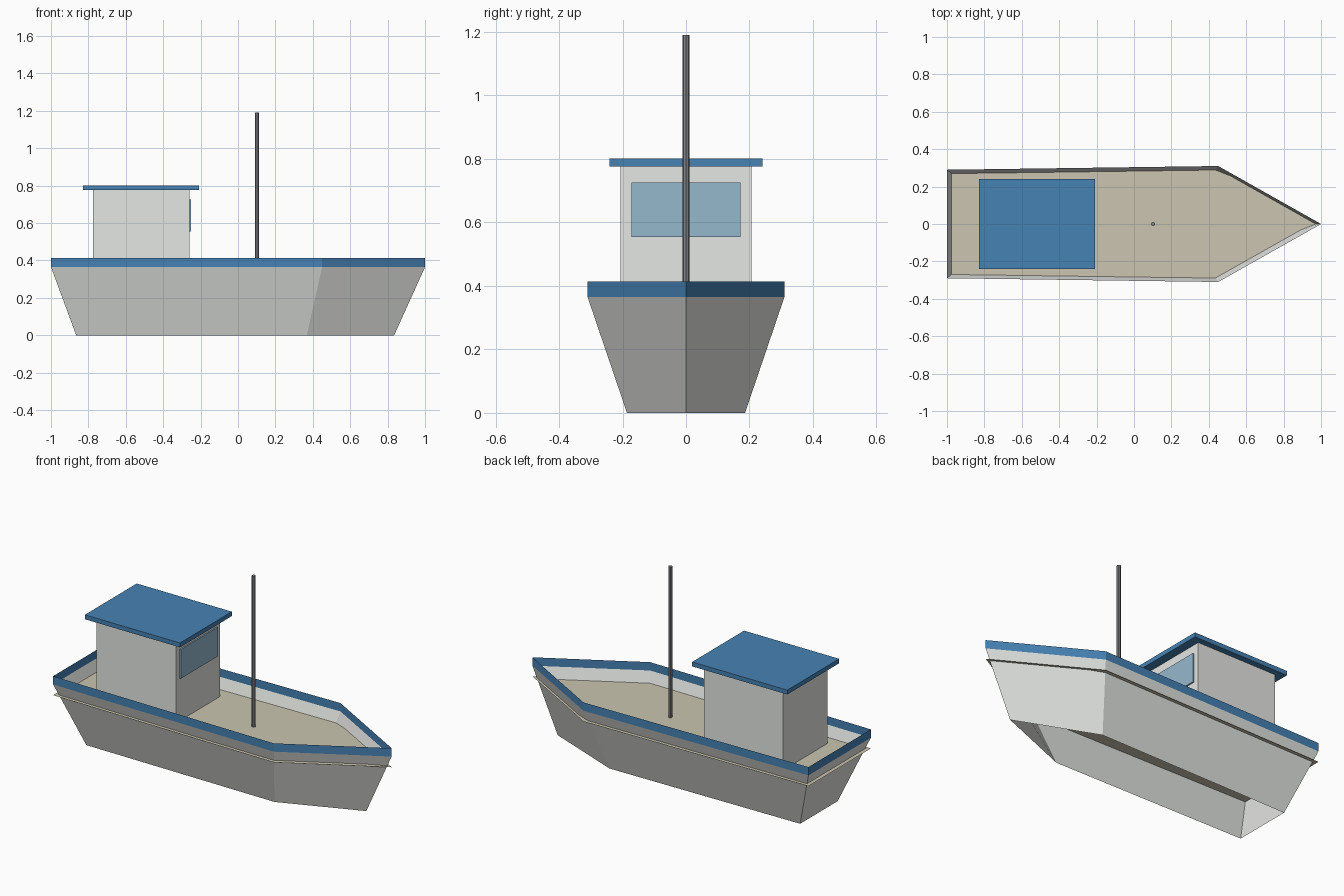
import bpy, bmesh
from mathutils import Vector

cube = bpy.data.objects.get("Cube")
if cube:
    bpy.data.objects.remove(cube, do_unlink=True)


def material(name, rgb):
    """Flat material from 0-255 sRGB values."""
    linear = [((c / 255 + 0.055) / 1.055) ** 2.4 for c in rgb] + [1]
    mat = bpy.data.materials.new(name)
    mat.use_nodes = True
    mat.diffuse_color = linear
    mat.node_tree.nodes["Principled BSDF"].inputs["Base Color"].default_value = linear
    return mat


WHITE = material("off white paint", (230, 232, 228))
BLUE = material("blue trim", (70, 130, 180))
TAN = material("tan deck", (203, 197, 177))
GLASS = material("window glass", (149, 184, 205))
METAL = material("grey metal", (130, 131, 135))


def add_object(name, bm, *mats):
    mesh = bpy.data.meshes.new(name)
    bm.to_mesh(mesh)
    bm.free()
    for mat in mats:
        mesh.materials.append(mat)
    obj = bpy.data.objects.new(name, mesh)
    bpy.context.collection.objects.link(obj)
    return obj


def box(name, low, high, mat):
    low, high = Vector(low), Vector(high)
    bm = bmesh.new()
    bmesh.ops.create_cube(bm, size=1)
    bmesh.ops.scale(bm, vec=high - low, verts=bm.verts)
    bmesh.ops.translate(bm, vec=(low + high) / 2, verts=bm.verts)
    return add_object(name, bm, mat)


# Plan outline: stern corners, shoulders and pointed bow
OUTLINE = [(-1, -0.29), (0.45, -0.31), (1, 0), (0.45, 0.31), (-1, 0.29)]
RIM_BASE, RIM_TOP, DECK = 0.365, 0.414, 0.302


def ring(bm, z, sx=1, sy=1, shift=0):
    return [bm.verts.new((x * sx + shift, y * sy, z)) for x, y in OUTLINE]


# Thin flared hull, open below, with an upright blue rim
bm = bmesh.new()
rings = [ring(bm, 0, 0.85, 0.6, -0.015), ring(bm, RIM_BASE), ring(bm, RIM_TOP)]
for level, (lower, upper) in enumerate(zip(rings, rings[1:])):
    for i in range(len(OUTLINE)):
        j = (i + 1) % len(OUTLINE)
        face = bm.faces.new((lower[i], lower[j], upper[j], upper[i]))
        face.material_index = level
add_object("hull", bm, WHITE, BLUE)

# Thin deck sheet reaching past the flared sides
bm = bmesh.new()
bm.faces.new(ring(bm, DECK))
add_object("deck", bm, TAN)

# Wheelhouse
box("cabin", (-0.776, -0.206, DECK + 0.001), (-0.26, 0.206, 0.777), WHITE)
box("cabin_roof", (-0.828, -0.241, 0.776), (-0.209, 0.241, 0.802), BLUE)
box("cabin_window", (-0.261, -0.172, 0.554), (-0.252, 0.172, 0.725), GLASS)

# Mast
bm = bmesh.new()
bmesh.ops.create_cone(bm, cap_ends=True, segments=8, radius1=0.011,
                      radius2=0.011, depth=1.19 - DECK)
bmesh.ops.translate(bm, vec=(0.102, 0, (1.19 + DECK) / 2), verts=bm.verts)
add_object("mast", bm, METAL)
